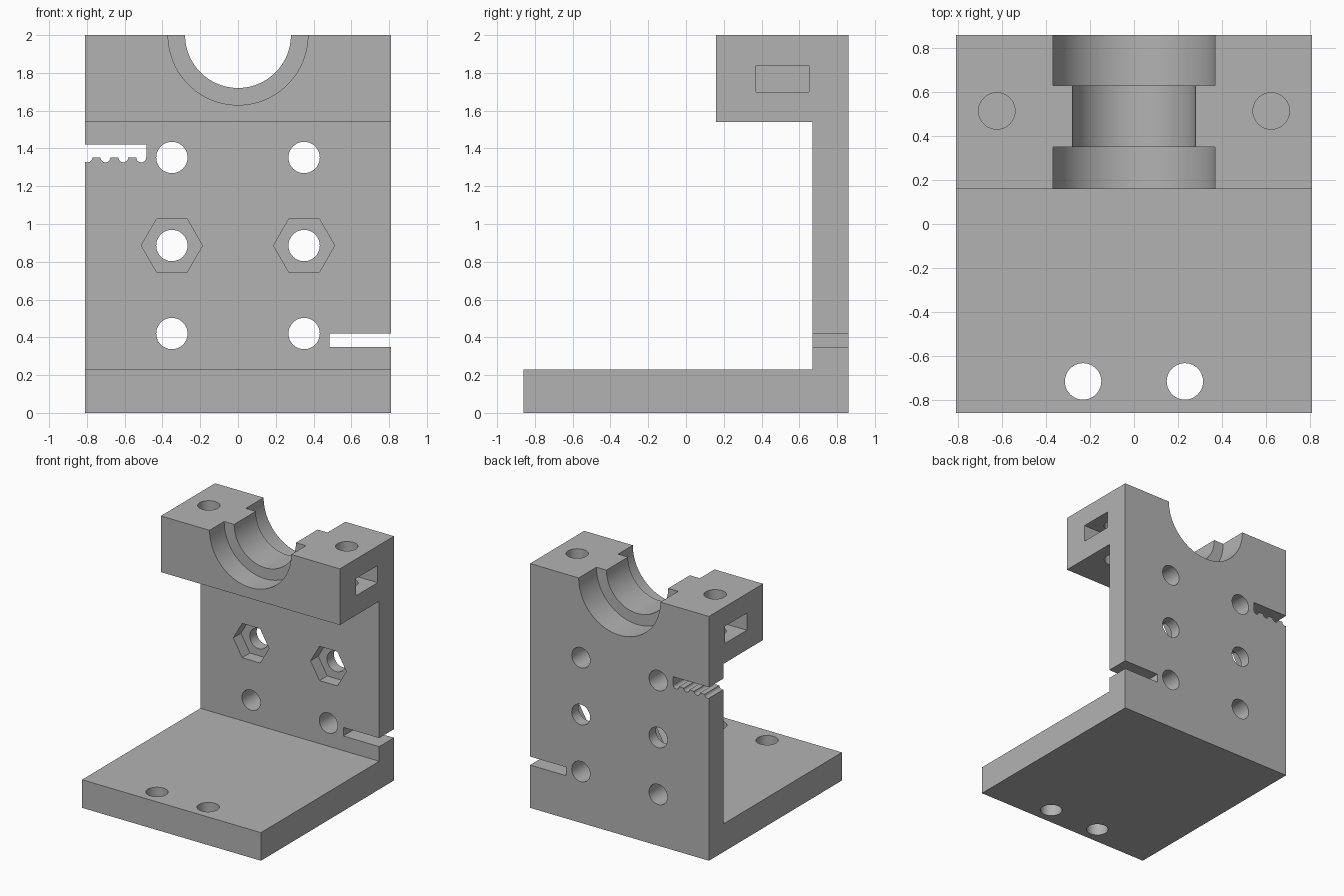
import bpy
import bmesh
import math
from mathutils import Matrix, Vector

cube = bpy.data.objects.get("Cube")
if cube:
    bpy.data.objects.remove(cube, do_unlink=True)

HALF_W, HALF_D, HEIGHT = 0.81, 0.86, 2.0
WALL_Y, BASE_Z = 0.67, 0.23
BLOCK_Y, BLOCK_Z = 0.16, 1.54
OVER = 0.1  # cutter overshoot

grey = bpy.data.materials.new("plain_grey")
grey.use_nodes = True
grey.diffuse_color = (0.45, 0.45, 0.45, 1)
grey.node_tree.nodes["Principled BSDF"].inputs["Base Color"].default_value = grey.diffuse_color


def add_object(name, bm):
    mesh = bpy.data.meshes.new(name)
    bmesh.ops.recalc_face_normals(bm, faces=bm.faces)
    bm.to_mesh(mesh)
    bm.free()
    obj = bpy.data.objects.new(name, mesh)
    bpy.context.collection.objects.link(obj)
    mesh.materials.append(grey)
    return obj


def cut(bm):
    """Subtract a solid from the bracket and discard the cutter."""
    cutter = add_object("cutter", bm)
    cutter.hide_render = True
    mod = bracket.modifiers.new("cut", 'BOOLEAN')
    mod.operation, mod.solver, mod.object = 'DIFFERENCE', 'EXACT', cutter
    bpy.ops.object.modifier_apply(modifier=mod.name)
    bpy.data.objects.remove(cutter, do_unlink=True)


def cut_box(low, high):
    low, high = Vector(low), Vector(high)
    bm = bmesh.new()
    bmesh.ops.create_cube(bm, size=1)
    bmesh.ops.scale(bm, verts=bm.verts, vec=high - low)
    bmesh.ops.translate(bm, verts=bm.verts, vec=(low + high) / 2)
    cut(bm)


def cut_round(axis, center, radius, start, end, sides=48):
    """Cylinder or prism along y (center = x, z) or z (center = x, y)."""
    bm = bmesh.new()
    bmesh.ops.create_cone(bm, cap_ends=True, segments=sides, radius1=radius,
                          radius2=radius, depth=end - start)
    mid = (start + end) / 2
    if axis == 'Y':
        # turn so that a six-sided prism has corners at its left and right
        turn = Matrix.Rotation(math.radians(90), 4, 'X') @ Matrix.Rotation(math.radians(90), 4, 'Z')
        bmesh.ops.transform(bm, matrix=turn, verts=bm.verts)
        position = (center[0], mid, center[1])
    else:
        position = (center[0], center[1], mid)
    bmesh.ops.translate(bm, verts=bm.verts, vec=position)
    cut(bm)


# Base plate, upright wall and overhanging block as one extruded profile
profile = [(-HALF_D, 0), (HALF_D, 0), (HALF_D, HEIGHT), (BLOCK_Y, HEIGHT),
           (BLOCK_Y, BLOCK_Z), (WALL_Y, BLOCK_Z), (WALL_Y, BASE_Z), (-HALF_D, BASE_Z)]
bm = bmesh.new()
face = bm.faces.new([bm.verts.new((-HALF_W, y, z)) for y, z in profile])
side = bmesh.ops.extrude_face_region(bm, geom=[face])
moved = [v for v in side["geom"] if isinstance(v, bmesh.types.BMVert)]
bmesh.ops.translate(bm, verts=moved, vec=(2 * HALF_W, 0, 0))
bracket = add_object("motor_bracket", bm)
bpy.context.view_layer.objects.active = bracket
bracket.select_set(True)

# Half-round bearing saddle with a wider seat at each end
cut_round('Y', (0, HEIGHT), 0.28, 0, 1, 96)
cut_round('Y', (0, HEIGHT), 0.37, 0, 0.35, 96)
cut_round('Y', (0, HEIGHT), 0.37, 0.63, 1, 96)

for s in (-1, 1):
    # Clamp bolt holes and their side nut slots
    cut_round('Z', (s * 0.625, 0.515), 0.083, BLOCK_Z - OVER, HEIGHT + OVER)
    xs = sorted((s * 0.47, s * (HALF_W + OVER)))
    cut_box((xs[0], 0.37, 1.70), (xs[1], 0.65, 1.84))
    # Base mounting holes
    cut_round('Z', (s * 0.232, -0.717), 0.083, -OVER, BASE_Z + OVER)
    # Wall holes, the middle pair with hexagonal nut pockets
    for z in (0.42, 0.886, 1.352):
        cut_round('Y', (s * 0.35, z), 0.083, WALL_Y - OVER, HALF_D + OVER)
    cut_round('Y', (s * 0.35, 0.886), 0.162, WALL_Y - OVER, WALL_Y + 0.1, 6)

# Plain belt slot
cut_box((0.485, WALL_Y - OVER, 0.35), (HALF_W + OVER, HALF_D + OVER, 0.42))

# Toothed belt slot
cut_box((-HALF_W - OVER, WALL_Y - OVER, 1.352), (-0.485, HALF_D + OVER, 1.42))
for i in range(4):
    cut_round('Y', (-0.512 - i * 0.095, 1.352), 0.026, WALL_Y - OVER, HALF_D + OVER, 20)

bpy.ops.object.shade_smooth_by_angle(angle=math.radians(30))
